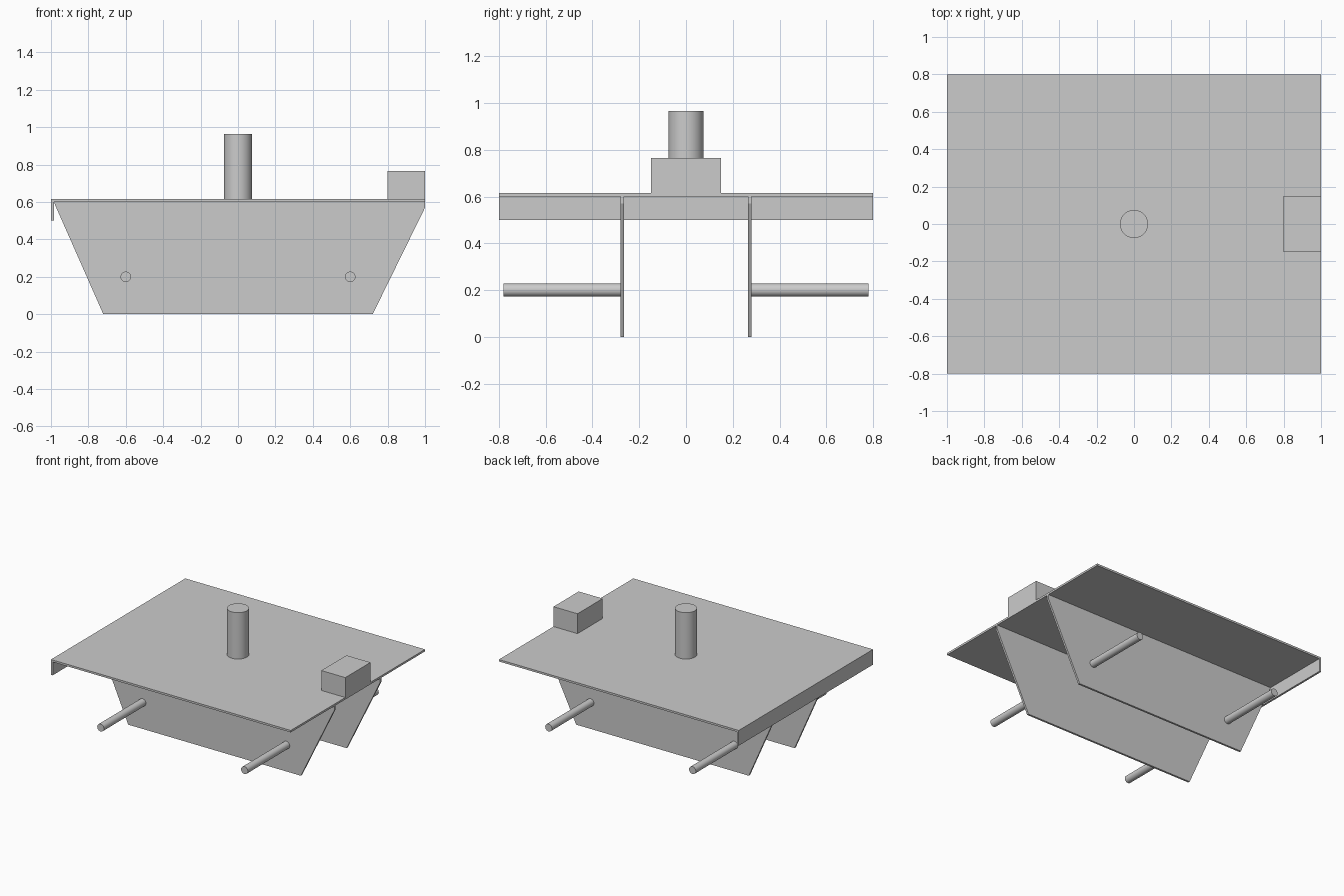
import bpy
import bmesh
from math import pi

if "Cube" in bpy.data.objects:
    bpy.data.objects.remove(bpy.data.objects["Cube"])

# One grey for everything
grey = bpy.data.materials.new("plain grey")
grey.use_nodes = True
colour = (0.6, 0.6, 0.6, 1)
grey.diffuse_color = colour
grey.node_tree.nodes["Principled BSDF"].inputs["Base Color"].default_value = colour

SHEET = 0.015   # sheet thickness
DECK = 0.6      # underside of the deck


def box(name, low, high):
    size = [b - a for a, b in zip(low, high)]
    middle = [(a + b) / 2 for a, b in zip(low, high)]
    bpy.ops.mesh.primitive_cube_add(size=1, location=middle)
    obj = bpy.context.object
    obj.name = name
    obj.scale = size
    bpy.ops.object.transform_apply(location=False, rotation=False, scale=True)
    obj.data.materials.append(grey)


def rod(name, radius, length, middle, tilt=0):
    bpy.ops.mesh.primitive_cylinder_add(vertices=48, radius=radius, depth=length,
                                        location=middle, rotation=(tilt, 0, 0))
    obj = bpy.context.object
    obj.name = name
    obj.data.materials.append(grey)
    bpy.ops.object.shade_smooth_by_angle()


def side_plate(name, y, profile):
    bm = bmesh.new()
    face = bm.faces.new([bm.verts.new((x, y, z)) for x, z in profile])
    moved = bmesh.ops.extrude_face_region(bm, geom=[face])["geom"]
    bmesh.ops.translate(bm, vec=(0, SHEET, 0),
                        verts=[v for v in moved if isinstance(v, bmesh.types.BMVert)])
    bmesh.ops.recalc_face_normals(bm, faces=bm.faces)
    mesh = bpy.data.meshes.new(name)
    bm.to_mesh(mesh)
    bm.free()
    mesh.materials.append(grey)
    bpy.context.collection.objects.link(bpy.data.objects.new(name, mesh))


# Deck with folded end lip, end block and centre post
top = DECK + SHEET
box("deck", (-1, -0.8, DECK), (1, 0.8, top))
box("end_lip", (-1, -0.8, 0.5), (-1 + SHEET, 0.8, DECK))
box("end_block", (0.8, -0.15, top), (1, 0.15, top + 0.15))
rod("centre_post", 0.075, 0.35, (0, 0, top + 0.175))

# Two hanging side plates, each with two outward pegs
outline = [(-0.72, 0), (0.72, 0), (1, 0.57), (1, DECK), (-0.985, DECK)]
for side, word in ((-1, "front"), (1, "back")):
    side_plate(word + "_side_plate", side * 0.2725 - SHEET / 2, outline)
    for x, end in ((-0.6, "right"), (0.6, "left")):
        rod(f"{word}_{end}_peg", 0.028, 0.5, (x, side * 0.53, 0.2), pi / 2)
